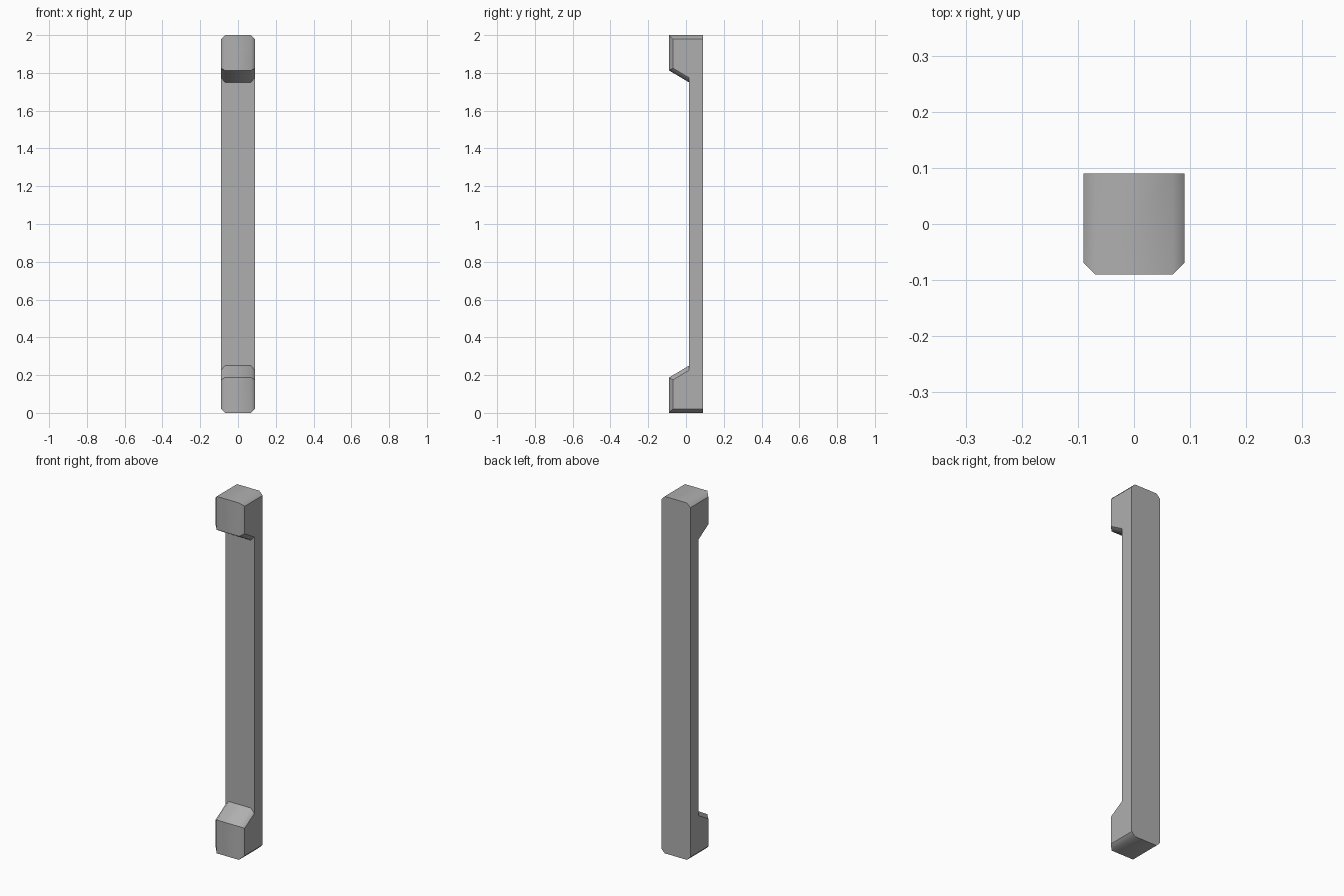
import bpy, bmesh

if "Cube" in bpy.data.objects:
    bpy.data.objects.remove(bpy.data.objects["Cube"])

W, C, H = 0.09, 0.021, 2.0      # half width, chamfer size, height
SHAFT = 0.016                   # front plane of the slim shaft

# Side profiles (y, z) of the lower half: full outline, and outline set in by the chamfer
outer_half = [(W, 0), (-W, 0), (-W, 0.187), (SHAFT, 0.25)]
inner_half = [(W, C), (-W + C, C), (-W + C, 0.175), (SHAFT, 0.2255)]


def mirrored(half):
    """Close a half profile by mirroring it about mid height."""
    return half + [(y, H - z) for y, z in reversed(half)]


def loft(name, sections):
    """Join (x, profile) sections into a closed solid."""
    bm = bmesh.new()
    rings = [[bm.verts.new((x, y, z)) for y, z in p] for x, p in sections]
    n = len(rings[0])
    for a, b in zip(rings, rings[1:]):
        for i in range(n):
            j = (i + 1) % n
            bm.faces.new((a[i], a[j], b[j], b[i]))
    bm.faces.new(rings[0])
    bm.faces.new(rings[-1])
    bmesh.ops.recalc_face_normals(bm, faces=bm.faces)
    for f in bm.faces:
        f.smooth = True
    # Only the edges where a chamfer meets the front or end faces stay soft
    for e in bm.edges:
        xs = [v.co.x for v in e.verts]
        e.smooth = abs(xs[0] - xs[1]) < 1e-5 and abs(xs[0]) < W - 1e-4
    mesh = bpy.data.meshes.new(name)
    bm.to_mesh(mesh)
    bm.free()
    obj = bpy.data.objects.new(name, mesh)
    bpy.context.collection.objects.link(obj)
    return obj


# Post with a thick block at each end and a slim shaft between
outer, inner = mirrored(outer_half), mirrored(inner_half)
post = loft("post", [(-W, inner), (-W + C, outer), (W - C, outer), (W, inner)])

# Dark grey finish
grey = bpy.data.materials.new("dark_grey")
grey.diffuse_color = (0.43, 0.43, 0.43, 1)
grey.use_nodes = True
grey.node_tree.nodes["Principled BSDF"].inputs["Base Color"].default_value = grey.diffuse_color
post.data.materials.append(grey)
